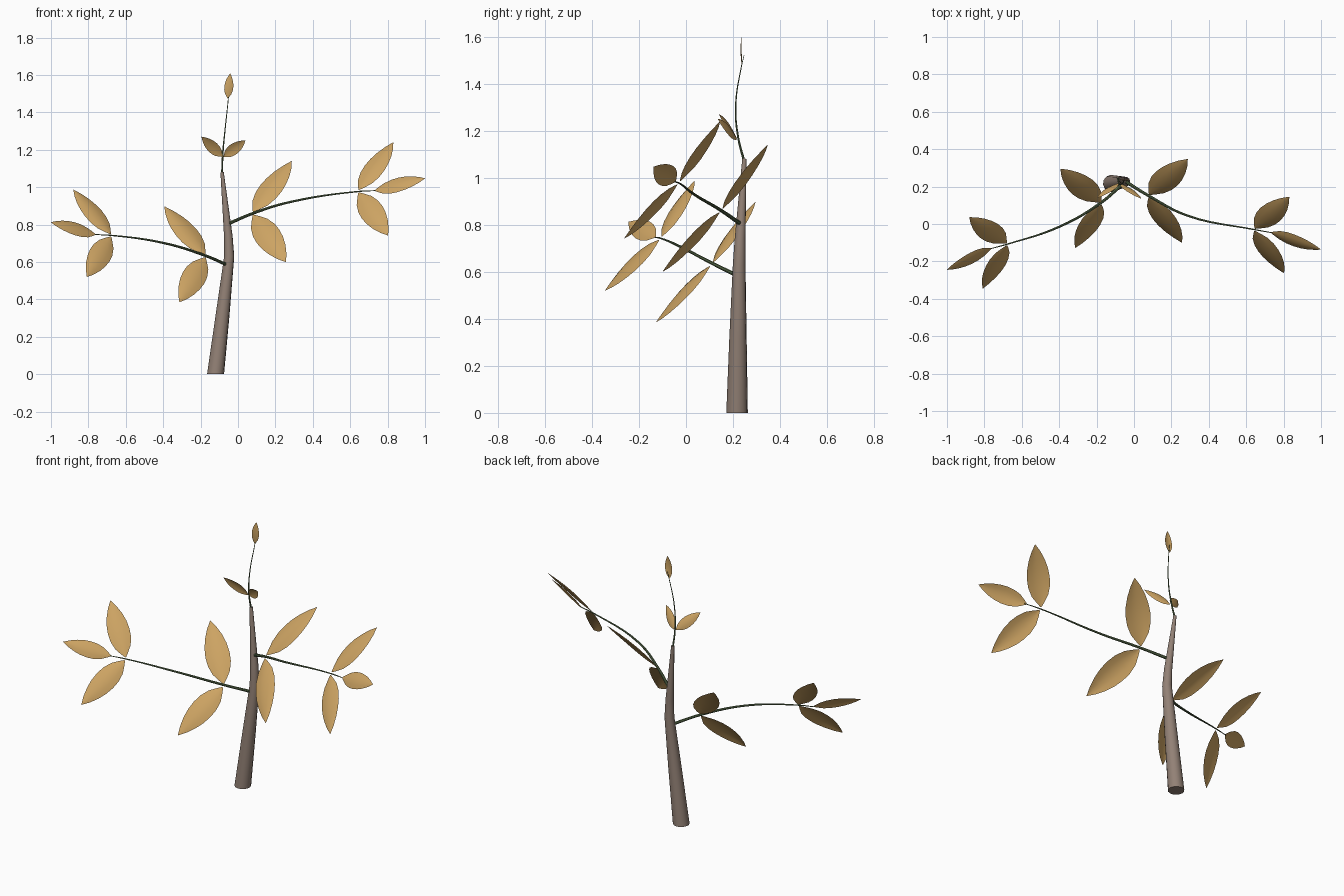
import bpy
import math
from mathutils import Vector

old = bpy.data.objects.get("Cube")
if old:
    bpy.data.objects.remove(old, do_unlink=True)


def material(name, rgb):
    m = bpy.data.materials.new(name)
    m.use_nodes = True
    m.diffuse_color = (*rgb, 1)
    bsdf = next(n for n in m.node_tree.nodes if n.type == 'BSDF_PRINCIPLED')
    bsdf.inputs["Base Color"].default_value = (*rgb, 1)
    bsdf.inputs["Roughness"].default_value = 0.8
    return m


bark = material("grey_brown_bark", (0.29, 0.22, 0.18))
green = material("dark_green_stem", (0.1, 0.15, 0.07))
tan = material("tan_leaf", (0.61, 0.37, 0.125))


def finish(obj):
    bpy.ops.object.select_all(action='DESELECT')
    obj.select_set(True)
    bpy.context.view_layer.objects.active = obj
    if obj.type == 'CURVE':
        bpy.ops.object.convert(target='MESH')
    bpy.ops.object.shade_smooth_by_angle(angle=math.radians(40))
    return bpy.context.view_layer.objects.active


def tube(name, points, radii, mat, kind='BEZIER', sides=2):
    """Tapered round stem that follows a few points."""
    cu = bpy.data.curves.new(name, 'CURVE')
    cu.dimensions = '3D'
    cu.bevel_depth = 1.0
    cu.bevel_resolution = sides
    cu.resolution_u = 6
    cu.use_fill_caps = True
    sp = cu.splines.new(kind)
    pts = sp.bezier_points if kind == 'BEZIER' else sp.points
    pts.add(len(points) - 1)
    for p, co, r in zip(pts, points, radii):
        p.radius = r
        if kind == 'BEZIER':
            p.co = co
            p.handle_left_type = p.handle_right_type = 'AUTO'
        else:
            p.co = (*co, 1)
    cu.materials.append(mat)
    obj = bpy.data.objects.new(name, cu)
    bpy.context.collection.objects.link(obj)
    return finish(obj)


# outline of a leaf: position along the midrib, share of the half width
OUTLINE = [(0, .04), (.07, .33), (.18, .72), (.32, .95), (.46, 1),
           (.6, .92), (.74, .72), (.88, .4), (1, 0.01)]
ACROSS = (-1, -.5, 0, .5, 1)


def leaf(name, base, tip, normal, width=.18, bulge=.035):
    """Thin pointed blade, gently domed towards its normal."""
    base, tip = Vector(base), Vector(tip)
    axis = tip - base
    size = axis.length
    n = Vector(normal)
    n = (n - axis * n.dot(axis) / size ** 2).normalized()
    side = n.cross(axis).normalized()
    verts = []
    for t, w in OUTLINE:
        for s in ACROSS:
            dome = math.sin(math.pi * t) - w * s * s
            verts.append(base + axis * t + side * (s * w * width * size)
                         + n * (bulge * size * dome))
    k = len(ACROSS)
    faces = [(i * k + j, i * k + j + 1, (i + 1) * k + j + 1, (i + 1) * k + j)
             for i in range(len(OUTLINE) - 1) for j in range(k - 1)]
    me = bpy.data.meshes.new(name)
    me.from_pydata(verts, [], faces)
    me.materials.append(tan)
    obj = bpy.data.objects.new(name, me)
    bpy.context.collection.objects.link(obj)
    finish(obj)


def leaf_pair(name, node, tips, tilts):
    """Two opposite leaves, each rolled sideways from their common plane."""
    node = Vector(node)
    tips = [Vector(t) for t in tips]
    n = (tips[0] - node).cross(tips[1] - node).normalized()
    if n.z < 0:
        n = -n
    for label, tip, tilt in zip(("first", "second"), tips, tilts):
        leaf(f"{name}_{label}_leaf", node.lerp(tip, .03), tip,
             n + Vector((tilt, 0, 0)))
    return n


# trunk, with its foot flattened on the ground
trunk = tube("trunk",
             [(-.12, .217, 0), (-.082, .221, .32), (-.047, .226, .63),
              (-.052, .23, .74), (-.085, .248, 1.08)],
             [.046, .037, .027, .023, .009], bark, 'POLY', 4)
for v in trunk.data.vertices:
    if v.co.z < .03:
        v.co.z = 0

# leading shoot, its leaf pair and end bud
tube("leading_shoot",
     [(-.085, .247, 1.07), (-.082, .222, 1.17), (-.07, .211, 1.3),
      (-.052, .235, 1.47), (-.048, .247, 1.52)],
     [.0055, .0042, .003, .002, .0012], green)
leaf_pair("shoot", (-.08, .22, 1.16),
          [(-.195, .14, 1.27), (.04, .135, 1.25)], (-.6, .6))
leaf("end_leaf", (-.055, .237, 1.475), (-.042, .236, 1.608), (0, -1, 0))

# left branch
tube("left_branch",
     [(-.05, .23, .805), (.08, .15, .86), (.285, .045, .922),
      (.645, -.03, .977), (.745, -.048, .982)],
     [.009, .0075, .006, .0035, .002], green)
leaf_pair("left_inner", (.075, .15, .86),
          [(.287, .347, 1.14), (.256, -.1, .6)], (-.18, -.18))
n = leaf_pair("left_outer", (.64, -.03, .978),
              [(.83, .145, 1.24), (.802, -.263, .742)], (-.18, -.18))
leaf("left_end_leaf", (.73, -.045, .982), (1, -.137, 1.047), n, .17)

# right branch
tube("right_branch",
     [(-.06, .215, .585), (-.175, .115, .634), (-.4, -.015, .702),
      (-.675, -.107, .742), (-.77, -.133, .747)],
     [.009, .0075, .006, .0035, .002], green)
leaf_pair("right_inner", (-.17, .11, .632),
          [(-.393, .295, .897), (-.313, -.128, .385)], (.18, .18))
n = leaf_pair("right_outer", (-.675, -.107, .742),
              [(-.88, .036, .987), (-.808, -.345, .52)], (.18, .18))
leaf("right_end_leaf", (-.76, -.13, .747), (-1, -.245, .812), n, .17)
